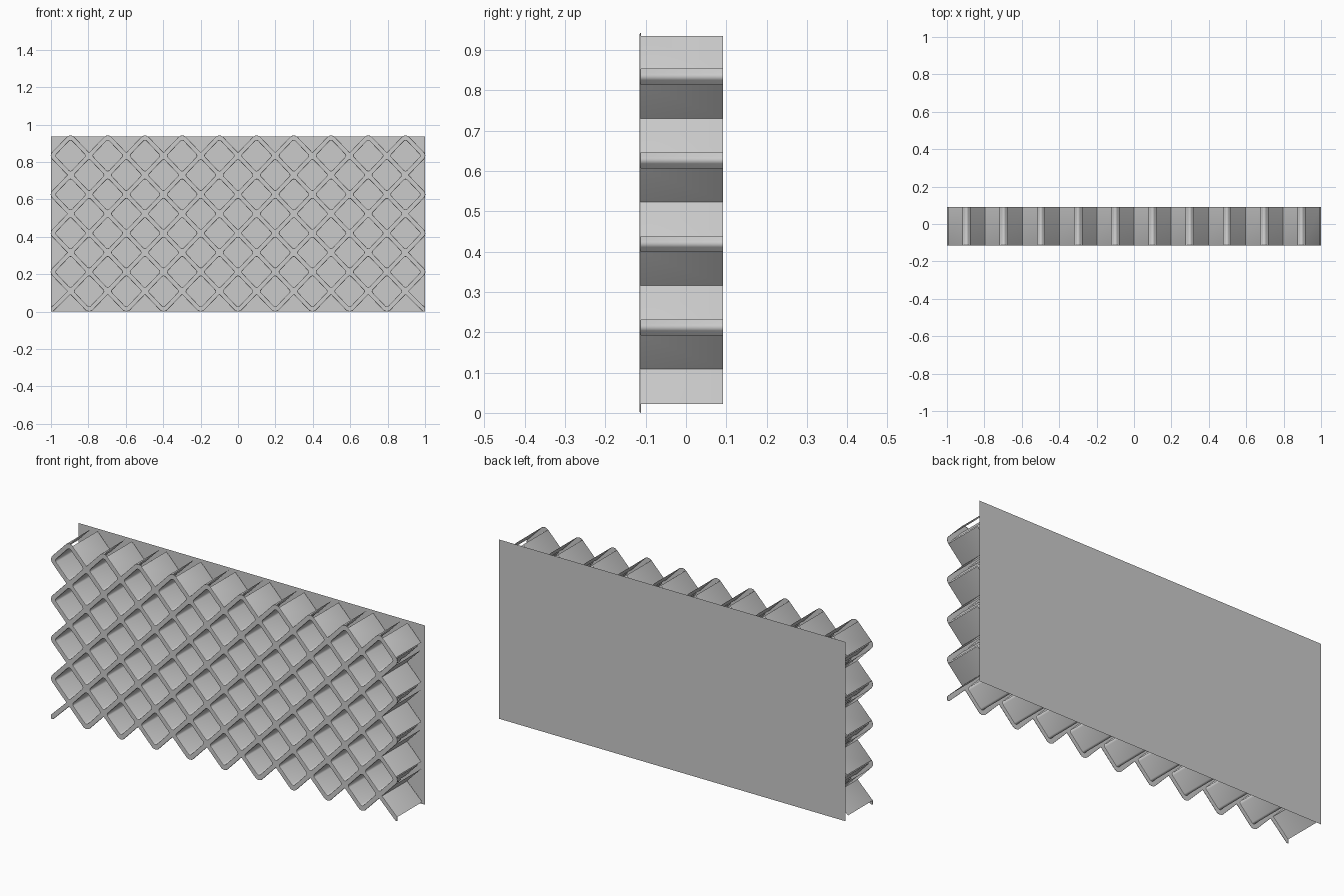
import bpy, bmesh, math
from mathutils import Vector

if "Cube" in bpy.data.objects:
    bpy.data.objects.remove(bpy.data.objects["Cube"])

PX, PZ, Z0 = 0.0995, 0.1036, 0.005      # half pitch of the diamond grid, lowest crossing
H = 0.017                               # axis offset from wall centre to wall face
Y_FRONT, Y_WALL, Y_PANEL = -0.115, 0.092, 0.113
LIP = 0.003                             # rounding of the front edge


def rounded(points):
    """Closed outline from (x, z, radius) points, each corner replaced by an arc."""
    out, n = [], len(points)
    for i, (x, z, r) in enumerate(points):
        p = Vector((x, z))
        if r == 0:
            out.append(p)
            continue
        a = (Vector(points[i - 1][:2]) - p).normalized()
        b = (Vector(points[(i + 1) % n][:2]) - p).normalized()
        half = a.angle(b) / 2
        c = p + (a + b).normalized() * r / math.sin(half)
        s = p + a * r / math.tan(half) - c
        e = p + b * r / math.tan(half) - c
        out += [c + s.lerp(e, k / 4).normalized() * r for k in range(5)]
    return out


def outer_outline():
    tip = 0.027
    # top zigzag, left to right
    top = [(i * PX, Z0 + (9 if i % 2 else 8) * PZ + H, tip if i % 2 else 0)
           for i in range(-9, 10)]
    # right side, downwards, then the loose foot
    right = [((10 if j % 2 == 0 else 9) * PX + H, Z0 + j * PZ, tip if j % 2 == 0 else 0)
             for j in range(8, 0, -1)]
    foot = [(1.0, Z0 + H, 0), (1.0, 0.0, 0), (0.989, 0.0, 0)]
    # bottom zigzag, right to left
    bottom = [(i * PX, Z0 + (1 if i % 2 else 0) * PZ - H, 0 if i % 2 else tip)
              for i in range(9, -10, -1)]

    def flip(pts):
        return [(-x, z, r) for x, z, r in reversed(pts)]
    return rounded(top + right + foot + bottom + flip(foot) + flip(right))


def cell_outline(i, j):
    x, z, w, h = i * PX, Z0 + j * PZ, PX - H, PZ - H
    return rounded([(x + w, z, 0.012), (x, z + h, 0.012), (x - w, z, 0.012), (x, z - h, 0.012)])


# diamond lattice: one outline with rounded diamond holes, extruded in depth
curve = bpy.data.curves.new("diamond_lattice", 'CURVE')
curve.dimensions = '2D'
curve.fill_mode = 'BOTH'
outlines = [outer_outline()]
for j in range(1, 9):
    for i in range(-9, 10):
        if (i + j) % 2 == 1:
            outlines.append(cell_outline(i, j))
for pts in outlines:
    sp = curve.splines.new('POLY')
    sp.points.add(len(pts) - 1)
    for q, p in zip(sp.points, pts):
        q.co = (p.x, p.y, 0, 1)
    sp.use_cyclic_u = True
curve.extrude = (Y_WALL - Y_FRONT) / 2 - LIP / 2
curve.bevel_depth = LIP
curve.bevel_resolution = 1
curve.offset = -LIP
lattice = bpy.data.objects.new("diamond_lattice", curve)
bpy.context.collection.objects.link(lattice)
lattice.rotation_euler = (math.pi / 2, 0, 0)
lattice.location.y = (Y_FRONT + Y_WALL + LIP) / 2
bpy.ops.object.select_all(action='DESELECT')
lattice.select_set(True)
bpy.context.view_layer.objects.active = lattice
bpy.ops.object.convert(target='MESH')
lattice = bpy.context.object
bpy.ops.object.transform_apply(location=True, rotation=True)

# the walls are hollow sheets: open the back, the outer tips and the underside
bm = bmesh.new()
bm.from_mesh(lattice.data)
dead = []
for f in bm.faces:
    ys = [v.co.y for v in f.verts]
    c = f.calc_center_median()
    is_back = min(ys) > Y_WALL - 0.001
    is_wall = max(ys) - min(ys) > 0.1
    is_open = abs(c.x) > 0.983 or c.z > 0.927 or (c.z < 0.1 and f.normal.z < -0.2)
    if is_back or (is_wall and is_open):
        dead.append(f)
bmesh.ops.delete(bm, geom=dead, context='FACES')
bm.to_mesh(lattice.data)
bm.free()
bpy.ops.object.shade_smooth_by_angle(angle=math.radians(35))

# flat back panel, a single sheet behind the lattice
bpy.ops.mesh.primitive_plane_add(size=1, location=(0, Y_PANEL, 0.468), rotation=(math.pi / 2, 0, 0))
panel = bpy.context.object
panel.name = "back_panel"
panel.scale = (2, 0.936, 1)
